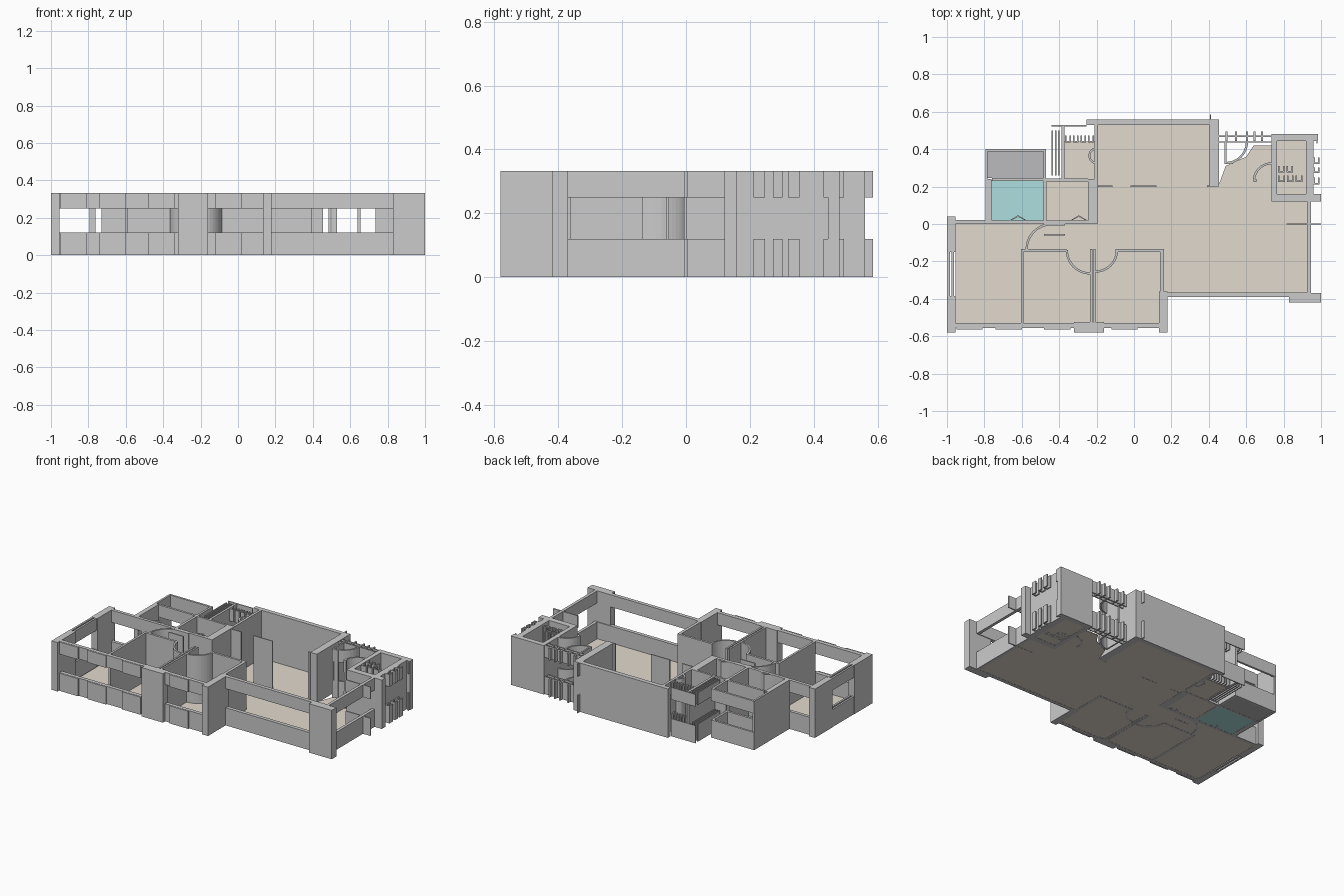
import bpy, bmesh
from math import cos, sin, radians

H, SILL, HEAD = 0.333, 0.12, 0.25
FULL = [(0, H)]
SPLIT = [(0, SILL), (HEAD, H)]      # sill wall plus lintel, open between


def material(name, rgb):
    m = bpy.data.materials.new(name)
    m.diffuse_color = (*rgb, 1)
    return m


def prism(name, loops, spans, mat=None):
    """Extrude each closed xy outline through every z span."""
    bm = bmesh.new()
    for pts in loops:
        for z0, z1 in spans:
            f = bm.faces.new([bm.verts.new((x, y, z0)) for x, y in pts])
            r = bmesh.ops.extrude_face_region(bm, geom=[f])
            vs = [g for g in r["geom"] if isinstance(g, bmesh.types.BMVert)]
            bmesh.ops.translate(bm, verts=vs, vec=(0, 0, z1 - z0))
    bmesh.ops.recalc_face_normals(bm, faces=bm.faces)
    me = bpy.data.meshes.new(name)
    bm.to_mesh(me)
    bm.free()
    ob = bpy.data.objects.new(name, me)
    bpy.context.collection.objects.link(ob)
    if mat:
        me.materials.append(mat)
    return ob


def rect(x0, x1, y0, y1):
    return [(x0, y0), (x1, y0), (x1, y1), (x0, y1)]


def boxes(name, rects, spans=FULL, mat=None):
    return prism(name, [rect(*r) for r in rects], spans, mat)


def door_arc(name, cx, cy, r, a0, a1, spans=FULL, t=0.012, n=10):
    """Curved strip tracing a door swing."""
    ang = [radians(a0 + (a1 - a0) * i / n) for i in range(n + 1)]
    outer = [(cx + r * cos(a), cy + r * sin(a)) for a in ang]
    inner = [(cx + (r - t) * cos(a), cy + (r - t) * sin(a)) for a in reversed(ang)]
    prism(name, [outer + inner], spans)


def fixture(name, x, y, w, d, spans=FULL, t=0.008):
    """Small hollow upright with one open side."""
    boxes(name, [(x, x + t, y, y + d), (x + w - t, x + w, y, y + d),
                 (x + t, x + w - t, y, y + t)], spans)


# Floors
beige = material("floor_beige", (0.76, 0.70, 0.62))
teal = material("floor_teal", (0.42, 0.74, 0.74))
slate = material("floor_grey", (0.50, 0.50, 0.52))
FLOOR = [(0.001, 0.006)]
prism("main_floor", [[(-0.955, -0.53), (0.14, -0.53), (0.14, -0.37), (0.93, -0.37),
                      (0.93, 0.13), (0.745, 0.13), (0.745, 0.42), (0.64, 0.42),
                      (0.60, 0.36), (0.49, 0.31), (0.45, 0.20), (0.41, 0.20),
                      (0.41, 0.535), (-0.20, 0.535), (-0.20, 0.005), (-0.955, 0.005)]],
      FLOOR, beige)
boxes("wet_room_floors", [(0.755, 0.93, 0.15, 0.45), (-0.375, -0.205, 0.235, 0.44),
                          (-0.47, -0.24, 0.015, 0.235)], FLOOR, beige)
boxes("balcony_floor", [(-0.765, -0.485, 0.015, 0.235)], FLOOR, teal)
boxes("service_floor", [(-0.785, -0.48, 0.245, 0.39)], FLOOR, slate)

# Thick outer walls and piers
boxes("outer_piers", [
    (-1.0, -0.955, -0.15, 0.04), (-1.0, -0.955, -0.58, -0.385),
    (-0.32, -0.16, -0.58, -0.525), (0.135, 0.18, -0.58, -0.36),
    (0.83, 1.0, -0.42, -0.37)])
boxes("living_room_walls", [(-0.255, 0.455, 0.53, 0.56), (0.405, 0.455, 0.20, 0.53),
                            (-0.21, -0.193, 0.24, 0.53)])
boxes("right_bath_walls", [(0.735, 0.985, 0.445, 0.48), (0.735, 0.765, 0.16, 0.445),
                           (0.735, 1.0, 0.12, 0.16), (0.92, 0.96, 0.16, 0.445)])

# Window walls: sill and lintel
boxes("front_window_walls", [(-0.955, -0.32, -0.555, -0.53), (-0.16, 0.135, -0.555, -0.53),
                             (0.18, 0.94, -0.39, -0.365)], SPLIT)
boxes("front_window_rails", [(x, x + 0.14, -0.565, -0.557)
                             for x in (-0.95, -0.74, -0.48, -0.12)], SPLIT)
boxes("side_window_walls", [(-0.998, -0.985, -0.385, -0.15), (-0.975, -0.962, -0.385, -0.15),
                            (0.925, 0.945, -0.37, 0.12), (0.815, 1.0, -0.004, 0.004)], SPLIT)
boxes("back_window_walls", [
    (-0.955, -0.73, 0.0, 0.022), (-0.795, -0.47, 0.388, 0.402), (-0.76, -0.47, 0.23, 0.245),
    (-0.44, -0.255, 0.522, 0.528), (-0.485, -0.47, 0.245, 0.388),
    (0.455, 0.735, 0.465, 0.472), (0.455, 0.735, 0.435, 0.442)], SPLIT)
boxes("left_bath_window", [(x, x + 0.007, 0.26, 0.50)
                           for x in (-0.44, -0.422, -0.405)], SPLIT)
boxes("back_fin", [(0.406, 0.412, 0.56, 0.585)], SPLIT)

# Thin inner walls
boxes("service_walls", [(-0.795, -0.782, 0.24, 0.40), (-0.795, -0.763, 0.015, 0.24),
                        (-0.73, -0.245, 0.0, 0.02), (-0.485, -0.468, 0.02, 0.23),
                        (-0.47, -0.245, 0.228, 0.242), (-0.245, -0.195, 0.0, 0.24),
                        (-0.388, -0.372, 0.242, 0.52)])
boxes("bedroom_walls", [(-0.605, -0.59, -0.53, -0.15), (-0.605, -0.36, -0.15, -0.135),
                        (-0.235, -0.223, -0.525, -0.135), (-0.217, -0.205, -0.525, -0.135),
                        (-0.10, 0.16, -0.15, -0.135), (0.14, 0.16, -0.36, -0.15)])
boxes("sliding_panels", [(-0.193, -0.115, 0.198, 0.205), (-0.02, 0.12, 0.198, 0.205),
                         (0.39, 0.405, 0.198, 0.205)])

# Door swings
door_arc("bedroom_door_1", -0.235, -0.14, 0.13, 180, 270)
door_arc("bedroom_door_2", -0.205, -0.14, 0.12, 270, 360)
door_arc("bedroom_door_3", -0.44, -0.135, 0.14, 90, 180)
boxes("bedroom_door_3_leaf", [(-0.44, -0.37, -0.007, 0.0), (-0.48, -0.37, -0.062, -0.053)])
door_arc("entry_door", 0.49, 0.44, 0.12, 270, 360, SPLIT)
boxes("entry_door_leaf", [(0.485, 0.495, 0.32, 0.44), (0.50, 0.53, 0.32, 0.328)])
door_arc("bath_door", 0.735, 0.23, 0.10, 90, 180, SPLIT)
boxes("bath_door_post", [(0.64, 0.655, 0.225, 0.24)])
door_arc("left_bath_door", -0.20, 0.365, 0.045, 90, 270, n=6)

# Folding doors: small chevrons
for i, x in enumerate((-0.62, -0.295)):
    prism(f"folding_door_{i}", [[(x - 0.045, 0.02), (x, 0.047), (x + 0.045, 0.02),
                                 (x + 0.036, 0.02), (x, 0.038), (x - 0.036, 0.02)]], FULL)

# Bathroom fixtures and outside fins
for i in range(4):
    fixture(f"left_bath_fixture_{i}", -0.368 + i * 0.041, 0.435, 0.03, 0.038, SPLIT)
for i in range(3):
    fixture(f"right_bath_fixture_{i}", 0.77 + i * 0.047, 0.225, 0.036, 0.035)
for i in range(2):
    fixture(f"right_bath_basin_{i}", 0.77 + i * 0.045, 0.275, 0.035, 0.035)
for i, (y, d) in enumerate(((0.212, 0.036), (0.272, 0.03), (0.32, 0.036))):
    fixture(f"right_fin_{i}", 0.96, y, 0.033, d, SPLIT)
boxes("right_corner_fin", [(0.975, 0.982, 0.43, 0.445)], SPLIT)
boxes("back_fins", [(x, x + 0.01, 0.445, 0.495) for x in (0.49, 0.54, 0.60, 0.64, 0.68)], SPLIT)
